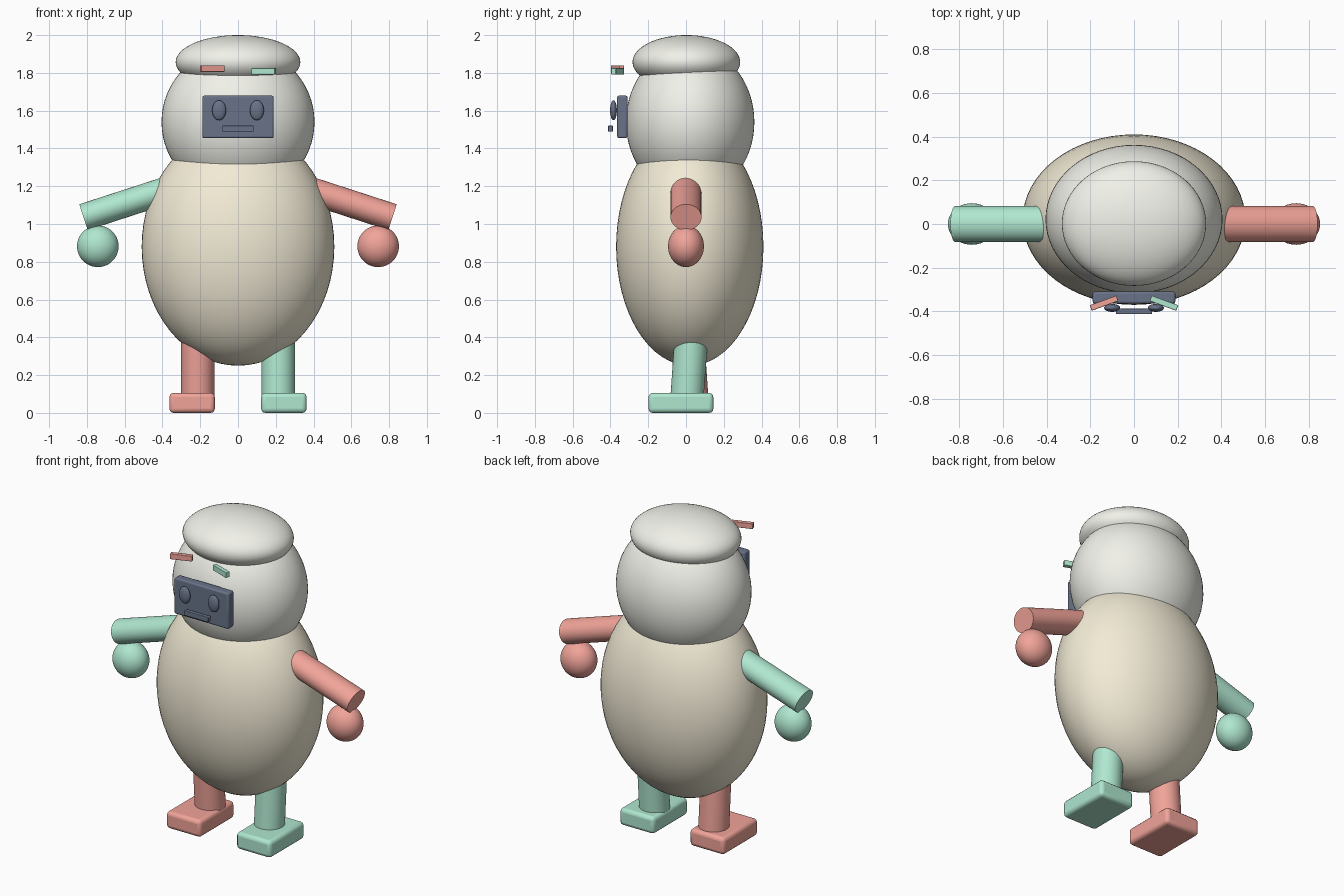
import bpy
from math import radians

if "Cube" in bpy.data.objects:
    bpy.data.objects.remove(bpy.data.objects["Cube"])


def material(name, rgb):
    m = bpy.data.materials.new(name)
    m.diffuse_color = (*rgb, 1)
    m.use_nodes = True
    m.node_tree.nodes["Principled BSDF"].inputs["Base Color"].default_value = m.diffuse_color
    return m


CORAL = material("coral", (0.88, 0.37, 0.32))
MINT = material("mint", (0.43, 0.80, 0.63))
CREAM = material("cream", (0.89, 0.83, 0.67))
WHITE = material("off_white", (0.88, 0.88, 0.82))
SLATE = material("slate", (0.14, 0.17, 0.25))


def finish(name, mat, scale):
    ob = bpy.context.object
    ob.name = name
    ob.data.materials.append(mat)
    ob.scale = scale
    bpy.ops.object.transform_apply(location=False, rotation=False, scale=True)
    bpy.ops.object.shade_smooth_by_angle(angle=radians(35))
    return ob


def ellipsoid(name, mat, loc, radii, segs=64):
    bpy.ops.mesh.primitive_uv_sphere_add(segments=segs, ring_count=segs // 2, location=loc)
    return finish(name, mat, radii)


def box(name, mat, loc, size, bevel=0.0, rot=(0, 0, 0)):
    bpy.ops.mesh.primitive_cube_add(size=1, location=loc, rotation=rot)
    ob = finish(name, mat, size)
    if bevel:
        b = ob.modifiers.new("rounded_edges", 'BEVEL')
        b.width, b.segments = bevel, 3
    return ob


def cylinder(name, mat, loc, radii, length, rot):
    bpy.ops.mesh.primitive_cylinder_add(vertices=48, radius=1, depth=1, location=loc, rotation=rot)
    return finish(name, mat, (*radii, length))


# Torso, head and cap
ellipsoid("body", CREAM, (0, 0.02, 0.88), (0.51, 0.39, 0.63))
ellipsoid("head", WHITE, (0, 0.022, 1.54), (0.405, 0.34, 0.40))
ellipsoid("cap", WHITE, (0, 0.002, 1.857), (0.33, 0.285, 0.143))

# Face
box("face_plate", SLATE, (0, -0.337, 1.567), (0.378, 0.055, 0.225), 0.01)
box("mouth", SLATE, (0, -0.40, 1.505), (0.166, 0.026, 0.032), 0.004)

# Mirrored parts: the paired colours swap sides between upper and lower body
for side, s in (("left", -1), ("right", 1)):
    arm_mat, leg_mat = (MINT, CORAL) if s < 0 else (CORAL, MINT)
    ellipsoid(side + "_eye", SLATE, (0.1 * s, -0.384, 1.602), (0.037, 0.018, 0.053), 32)
    box(side + "_brow", leg_mat, (0.137 * s, -0.362, 1.8155 - 0.0075 * s),
        (0.13, 0.027, 0.034), 0.003, (0, 0, radians(-20 * s)))
    # Arm slopes 18 degrees down and out from the shoulder
    cylinder(side + "_arm", arm_mat, (0.584 * s, 0, 1.112), (0.072, 0.082), 0.492,
             (0, radians(108 * s), 0))
    ellipsoid(side + "_hand", arm_mat, (0.742 * s, 0, 0.882), (0.11, 0.095, 0.11), 48)
    # Legs lean in opposite directions, as in a small step
    cylinder(side + "_leg", leg_mat, (0.213 * s, 0.018, 0.26), (0.088, 0.088), 0.38,
             (radians(-4 * s), 0, 0))
    box(side + "_foot", leg_mat, (0.243 * s, -0.027, 0.053), (0.24, 0.343, 0.106), 0.022)
